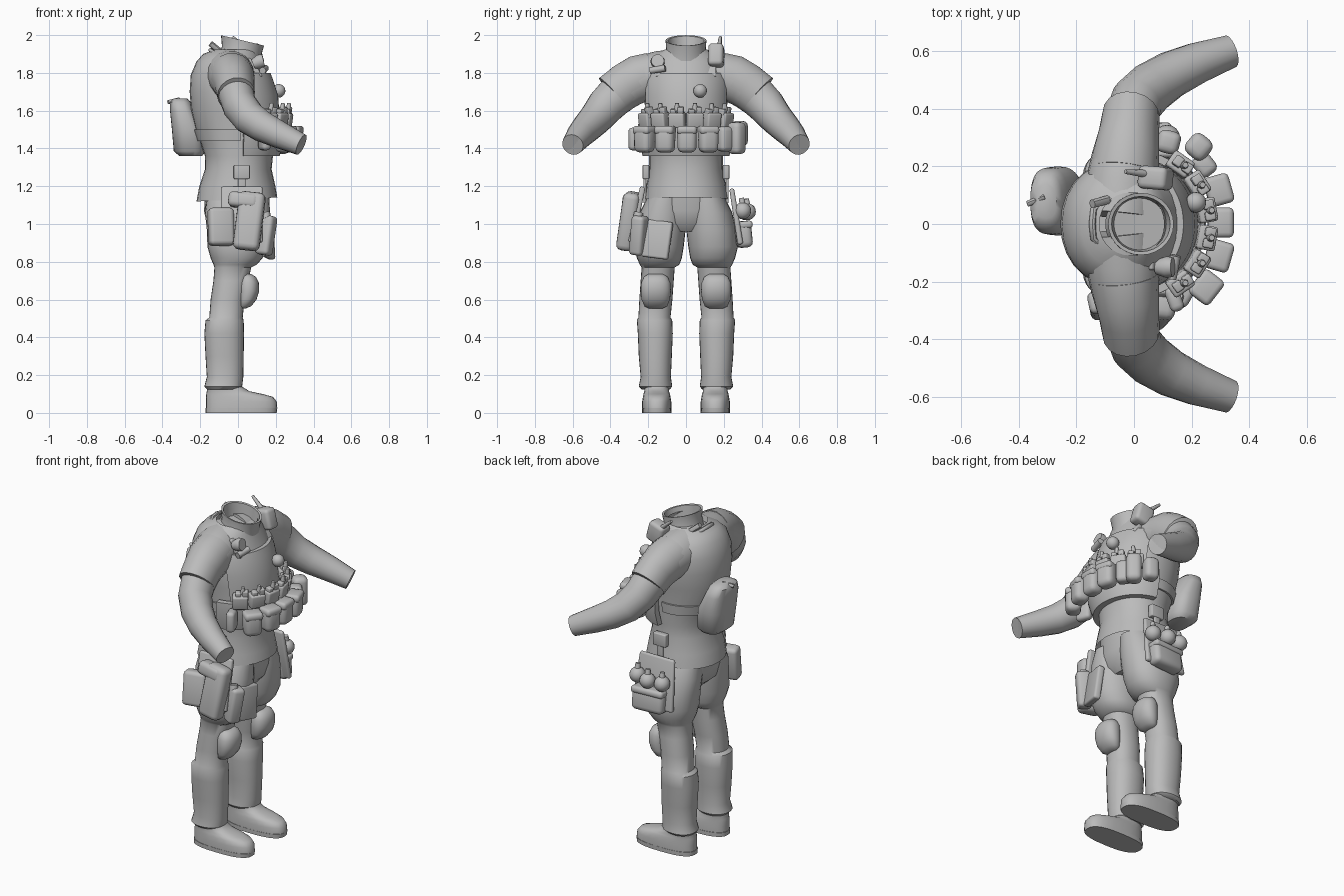
import bpy, bmesh, math
from mathutils import Vector, Matrix

cloth = bpy.data.materials.new("plain_grey")
cloth.diffuse_color = (0.5, 0.5, 0.5, 1)


def finish(name, bm, angle=45):
    bmesh.ops.recalc_face_normals(bm, faces=bm.faces)
    me = bpy.data.meshes.new(name)
    bm.to_mesh(me)
    bm.free()
    ob = bpy.data.objects.new(name, me)
    bpy.context.collection.objects.link(ob)
    me.materials.append(cloth)
    bpy.ops.object.select_all(action='DESELECT')
    ob.select_set(True)
    bpy.context.view_layer.objects.active = ob
    bpy.ops.object.shade_smooth_by_angle(angle=math.radians(angle))
    return ob


def skin(name, loops, cap0=True, cap1=True):
    bm = bmesh.new()
    rows = [[bm.verts.new(p) for p in l] for l in loops]
    n = len(rows[0])
    for a, b in zip(rows, rows[1:]):
        for i in range(n):
            bm.faces.new((a[i], a[(i + 1) % n], b[(i + 1) % n], b[i]))
    if cap0:
        bm.faces.new(rows[0])
    if cap1:
        bm.faces.new(rows[-1])
    return finish(name, bm)


def sgnpow(v, e):
    return math.copysign(abs(v) ** e, v)


def loft(name, rings, e=0.9, n=28, **caps):
    """Rings: z, x back, x front, y min, y max, slope of z along x."""
    loops = []
    for z, x0, x1, y0, y1, *s in rings:
        cx, cy, loop = (x0 + x1) / 2, (y0 + y1) / 2, []
        for i in range(n):
            a = math.tau * i / n
            dx = (x1 - x0) / 2 * sgnpow(math.cos(a), e)
            dy = (y1 - y0) / 2 * sgnpow(math.sin(a), e)
            loop.append((cx + dx, cy + dy, z + (s[0] if s else 0) * dx))
        loops.append(loop)
    return skin(name, loops, **caps)


def tube(name, pts, n=18, cap0=True, cap1=True):
    """Points: x, y, z, radius; an optional fifth value scales the height."""
    loops = []
    P = [Vector(p[:3]) for p in pts]
    for i, p in enumerate(pts):
        d = (P[min(i + 1, len(P) - 1)] - P[max(i - 1, 0)]).normalized()
        ref = Vector((1, 0, 0)) if abs(d.x) < 0.9 else Vector((0, 0, 1))
        u = (ref - d * ref.dot(d)).normalized()
        v = d.cross(u)
        k = p[4] if len(p) > 4 else 1
        loops.append([P[i] + p[3] * (u * math.cos(math.tau * j / n) + v * k * math.sin(math.tau * j / n))
                      for j in range(n)])
    return skin(name, loops, cap0, cap1)


def box(name, loc, size, rot=(0, 0, 0), bev=0.015, taper=1.0):
    bm = bmesh.new()
    bmesh.ops.create_cube(bm, size=1)
    for v in bm.verts:
        if v.co.z > 0:
            v.co.x *= taper
            v.co.y *= taper
        v.co = Vector(v.co[i] * size[i] for i in range(3))
    bmesh.ops.bevel(bm, geom=bm.edges[:], offset=bev, segments=3, affect='EDGES', profile=0.5)
    m = Matrix.Translation(loc)
    for ax, a in zip("ZYX", (rot[2], rot[1], rot[0])):
        m = m @ Matrix.Rotation(math.radians(a), 4, ax)
    bm.transform(m)
    return finish(name, bm)


def ball(name, loc, r):
    bm = bmesh.new()
    bmesh.ops.create_uvsphere(bm, u_segments=16, v_segments=10, radius=r)
    bm.transform(Matrix.Translation(loc))
    return finish(name, bm)


def band(name, rows, a0, a1, thick=0.02, n=20):
    """Curved panel: rows of z, centre x, radius x, radius y."""
    loops = []
    for z, cx, rx, ry in rows:
        def arc(t):
            return [(cx + (rx + t) * math.cos(a), (ry + t) * math.sin(a), z)
                    for a in (math.radians(a0 + (a1 - a0) * i / n) for i in range(n + 1))]
        loops.append(arc(thick) + arc(0)[::-1])
    return skin(name, loops)


# jacket and torso with the full back, open at the hem
loft("jacket", [
    (1.13, -.22, .208, -.22, .225, .05), (1.20, -.205, .198, -.21, .212), (1.29, -.175, .178, -.195, .195),
    (1.36, -.175, .185, -.195, .195), (1.42, -.195, .195, -.20, .20), (1.50, -.225, .20, -.20, .20),
    (1.60, -.248, .20, -.215, .215), (1.70, -.256, .185, -.225, .225), (1.79, -.25, .155, -.22, .22),
    (1.86, -.22, .12, -.20, .20), (1.90, -.185, .11, -.155, .155), (1.925, -.12, .105, -.11, .11)],
    e=.95, cap0=False, cap1=False)
loft("collar", [
    (1.88, -.10, .12, -.115, .115, -.15), (1.92, -.085, .125, -.105, .105, -.2),
    (1.972, -.09, .138, -.108, .108, -.24), (1.970, -.078, .126, -.096, .096, -.24),
    (1.90, -.07, .11, -.09, .09, -.2)], e=1, cap0=False)

# hips
loft("trouser_seat", [(.96, -.12, .11, -.12, .12), (1.0, -.165, .145, -.18, .18),
                      (1.07, -.18, .165, -.205, .205), (1.2, -.17, .17, -.19, .19)])

for s, side in ((1, "left"), (-1, "right")):
    def leg(rows):
        return [(z, a, b, *sorted((s * c, s * d))) for z, a, b, c, d in rows]

    # trouser leg with baggy thigh, knee and gathered shin
    loft(side + "_trouser_leg", leg([
        (.125, -.165, .00, .085, .235), (.14, -.178, .022, .073, .25), (.19, -.165, .028, .08, .24),
        (.30, -.172, .03, .075, .25), (.42, -.178, .032, .07, .255), (.49, -.172, .03, .073, .26),
        (.505, -.152, .025, .082, .252), (.60, -.145, .035, .072, .247), (.70, -.13, .055, .065, .24),
        (.77, -.125, .07, .06, .235), (.785, -.13, .10, .035, .245), (.82, -.145, .13, .022, .26),
        (.88, -.162, .155, .012, .275), (.97, -.165, .165, .002, .265), (1.06, -.175, .17, .0, .245),
        (1.14, -.165, .165, .01, .205)]))
    loft(side + "_knee_pad", leg([
        (.552, .01, .04, .125, .195), (.565, .0, .07, .10, .22), (.60, .0, .098, .085, .235),
        (.645, .0, .112, .08, .24), (.69, .0, .11, .083, .237), (.72, .01, .095, .097, .223),
        (.735, .02, .07, .12, .20)]), e=.9)
    # boot with sole
    loft(side + "_boot_sole", leg([(0, -.172, .205, .078, .232), (.025, -.173, .208, .077, .233)]), e=.75)
    loft(side + "_boot", leg([
        (.025, -.17, .208, .078, .232), (.06, -.17, .205, .078, .232), (.085, -.17, .185, .082, .228),
        (.10, -.168, .13, .085, .225), (.115, -.165, .06, .09, .22), (.14, -.165, .02, .09, .222),
        (.18, -.15, .01, .095, .22)]), e=.8)
    # arm with open cuff
    tube(side + "_arm", [
        (-.05, s * .03, 1.80, .13), (-.04, s * .14, 1.79, .128), (-.03, s * .23, 1.77, .118, 1.05),
        (-.02, s * .30, 1.735, .105, 1.12), (-.01, s * .365, 1.685, .094, 1.15), (.01, s * .425, 1.625, .092, 1.1),
        (.06, s * .475, 1.562, .09), (.13, s * .52, 1.515, .082), (.22, s * .56, 1.472, .072),
        (.335, s * .60, 1.42, .058), (.33, s * .598, 1.423, .05), (.26, s * .575, 1.45, .045)])
    # short sleeve flaring slightly off the arm
    tube(side + "_short_sleeve", [
        (-.035, s * .18, 1.79, .12), (-.027, s * .25, 1.77, .115, 1.1), (-.018, s * .315, 1.735, .105, 1.16),
        (-.01, s * .38, 1.685, .10, 1.2), (-.01, s * .365, 1.69, .09, 1.15)])
    # shoulder strap and side strap
    box(side + "_vest_shoulder_strap", (.085, s * .13, 1.825), (.03, .06, .12), (0, -35, 0), .008)
    box(side + "_hip_strap", (.02, s * .218, 1.21), (.04, .016, .20), bev=.005)
    box(side + "_hip_buckle", (.02, s * .212, 1.275), (.085, .035, .075), bev=.006)

# rounded patch on the right shoulder
tube("right_shoulder_patch", [(-.01, -.355, 1.80, .05, .9), (-.01, -.365, 1.822, .045, .9)])

# vest front and waist band
band("vest_front", [(1.42, .01, .185, .195), (1.55, .0, .20, .21), (1.68, -.02, .21, .215),
                    (1.76, -.03, .195, .215), (1.80, -.03, .18, .20)], -65, 65, .022)
band("chest_rig", [(1.36, .01, .175, .195), (1.45, .01, .205, .22), (1.53, .01, .20, .22)], -85, 85, .035)
band("rig_back_strap", [(1.44, -.02, .185, .20), (1.50, -.02, .205, .205)], 80, 280, .01)

# pouches and magazines around the rig
for i, (x, y, a) in enumerate([(.25, -.22, -38), (.293, -.11, -16), (.30, .005, 0),
                               (.293, .118, 16)]):
    rot = (0, 0, a)
    box(f"rig_pouch_{i}", (x, y, 1.448), (.085, .10, .14), rot, .03, 1.05)
    box(f"rig_pouch_flap_{i}", (x + .002, y, 1.497), (.09, .105, .045), rot, .018)
box("corner_rig_pouch", (.245, .205, 1.45), (.07, .08, .13), (0, 0, 38), .022)
box("tall_rig_pouch", (.225, .268, 1.455), (.085, .085, .17), (0, 0, 50), .028)
box("side_rig_pouch", (.12, .285, 1.48), (.08, .08, .13), (0, 0, 75), .025)
box("right_rig_pouch", (.14, -.26, 1.45), (.09, .05, .12), (0, 0, -70), .02)
for i in range(6):
    a = math.radians(-55 + 22 * i)
    x, y = .03 + .225 * math.cos(a), .25 * math.sin(a)
    rot = (0, 8, math.degrees(a))
    box(f"magazine_holder_{i}", (x, y, 1.55), (.065, .085, .08), rot, .01)
    for j in (-1, 1):
        px, py = x - math.sin(a) * .02 * j, y + math.cos(a) * .02 * j
        box(f"magazine_{i}_{j}", (px + .01, py, 1.59), (.036, .032, .05 + .01 * j), rot, .006)
    tube(f"magazine_pull_{i}", [(x + .015, y, 1.60, .016), (x + .02, y, 1.64, .01)], n=8)

# chest knob, lamp and radio
ball("chest_knob", (.215, .075, 1.705), .036)
tube("chest_knob_stem", [(.16, .075, 1.705, .02), (.21, .075, 1.705, .02)], n=10)
tube("lamp_head", [(.08, -.15, 1.845, .026), (.115, -.15, 1.86, .038), (.135, -.15, 1.865, .034)])
tube("lamp_body", [(.13, -.19, 1.812, .018), (.145, -.11, 1.825, .018)], n=12)
box("radio", (.075, .16, 1.89), (.105, .08, .12), (0, -15, -5), .02)
tube("radio_aerial", [(.04, .175, 1.93, .014), (-.03, .182, 1.99, .008)], n=8)
# carry handle behind the neck
tube("carry_handle", [(-.105, -.085, 1.89, .012), (-.14, -.05, 1.915, .012), (-.145, 0, 1.92, .012),
                      (-.14, .05, 1.915, .012), (-.105, .085, 1.89, .012)], n=8)
tube("back_rod", [(-.09, .085, 1.91, .016), (-.145, .07, 1.955, .016)], n=8)

# back pouch and its toggle
loft("back_pouch", [(1.36, -.31, -.19, .0, .16), (1.385, -.34, -.17, -.025, .185), (1.50, -.35, -.18, -.04, .20),
                    (1.60, -.36, -.23, -.035, .195), (1.645, -.36, -.25, -.015, .175), (1.665, -.34, -.27, .02, .14)],
     e=.75)
tube("back_pouch_toggle", [(-.37, .07, 1.645, .011), (-.31, .095, 1.66, .011)], n=8)

# right hip pouches and thigh pocket
box("right_hip_panel", (.02, -.26, 1.05), (.22, .03, .30), (-12, 0, 0), .01)
box("right_rear_pouch", (-.09, -.275, .985), (.135, .08, .20), (-8, 0, 12), .022)
box("right_holster", (.06, -.302, 1.015), (.14, .09, .31), (-9, 6, -8), .03)
box("right_holster_flap", (.03, -.285, 1.125), (.16, .09, .08), (-9, 6, -8), .025)
box("right_front_pouch", (.15, -.25, .94), (.08, .075, .21), (-8, 5, -30), .02)
tube("right_pouch_cap", [(.15, -.255, 1.03, .025), (.145, -.25, 1.06, .025)], n=12)
box("thigh_pocket", (.158, -.152, .918), (.04, .145, .20), (-7, -5, -14), .012)

# left hip grenade pouch
box("left_hip_panel", (.02, .265, 1.04), (.27, .03, .30), (9, 0, 0), .012, .85)
box("left_hip_pouch", (.03, .302, .945), (.20, .085, .14), (6, 0, 4), .028)
box("left_hip_pouch_flap", (.03, .303, .995), (.205, .088, .04), (6, 0, 4), .016)
for i, (x, y, z) in enumerate([(-.06, .315, 1.065), (.03, .325, 1.065), (.115, .30, 1.07)]):
    ball(f"grenade_{i}", (x, y, z), .045)
    tube(f"grenade_cap_{i}", [(x, y, z + .03, .018), (x, y - .006, z + .068, .014)], n=10)
